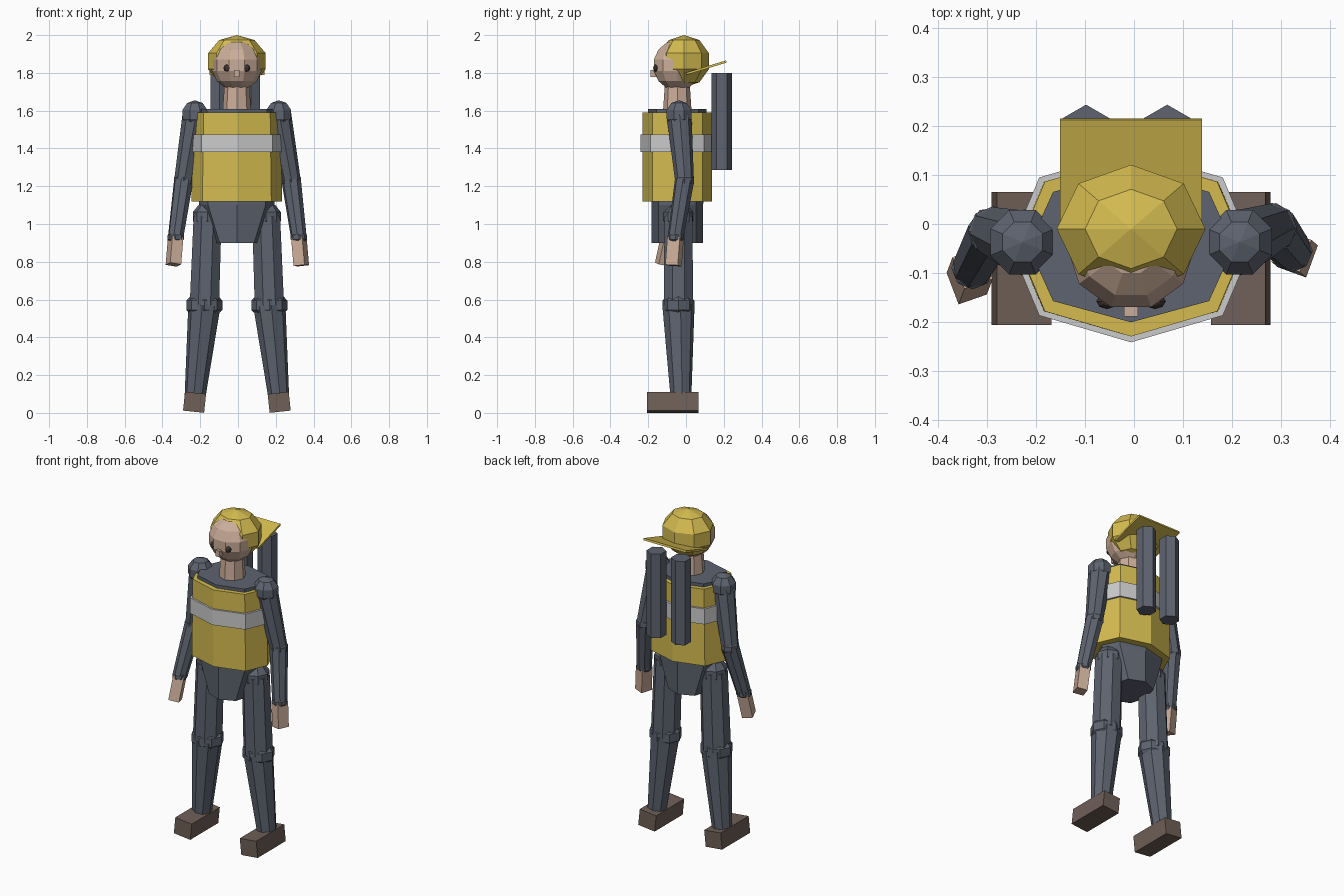
import bpy, bmesh, math
from mathutils import Vector, Matrix

if "Cube" in bpy.data.objects:
    bpy.data.objects.remove(bpy.data.objects["Cube"])

CX = -0.006   # body centre line


def material(name, rgb):
    m = bpy.data.materials.new(name)
    m.diffuse_color = (*rgb, 1)
    m.use_nodes = True
    m.node_tree.nodes["Principled BSDF"].inputs["Base Color"].default_value = m.diffuse_color
    return m


YELLOW = material("yellow", (0.66, 0.50, 0.08))
CLOTH = material("slate_cloth", (0.11, 0.125, 0.16))
SKIN = material("skin", (0.60, 0.42, 0.32))
BOOT = material("boot_brown", (0.16, 0.115, 0.095))
SILVER = material("silver", (0.56, 0.56, 0.54))
DARK = material("eye_brown", (0.05, 0.035, 0.03))


def finish(name, bm, mat):
    bmesh.ops.recalc_face_normals(bm, faces=bm.faces)
    me = bpy.data.meshes.new(name)
    bm.to_mesh(me)
    bm.free()
    me.materials.append(mat)
    ob = bpy.data.objects.new(name, me)
    bpy.context.collection.objects.link(ob)
    return ob


def ball(name, centre, radii, mat, seg=8, rings=5, turn=0):
    bm = bmesh.new()
    bmesh.ops.create_uvsphere(bm, u_segments=seg, v_segments=rings, radius=1)
    bm.transform(Matrix.Translation(centre) @ Matrix.Diagonal((*radii, 1))
                 @ Matrix.Rotation(turn, 4, 'Z'))
    return finish(name, bm, mat)


def limb(name, a, b, r1, r2, mat, seg=8, turn=0):
    """Tapered prism from point a to point b."""
    a, b = Vector(a), Vector(b)
    bm = bmesh.new()
    bmesh.ops.create_cone(bm, cap_ends=True, segments=seg, radius1=r1, radius2=r2,
                          depth=(b - a).length)
    rot = Vector((0, 0, -1)).rotation_difference(a - b).to_matrix().to_4x4()
    bm.transform(Matrix.Translation((a + b) / 2) @ rot @ Matrix.Rotation(turn, 4, 'Z'))
    return finish(name, bm, mat)


def box(name, centre, size, mat, rot=Matrix.Identity(4)):
    bm = bmesh.new()
    bmesh.ops.create_cube(bm, size=1)
    bm.transform(Matrix.Translation(centre) @ rot @ Matrix.Diagonal((*size, 1)))
    return finish(name, bm, mat)


OCT = [(0, -1), (0.76, -0.72), (1, 0), (0.76, 0.72),
       (0, 1), (-0.76, 0.72), (-1, 0), (-0.76, -0.72)]


def loft(name, levels, mat):
    """Stack of eight-sided rings: (z, half width, half depth)."""
    bm = bmesh.new()
    rings = [[bm.verts.new((CX + x * rx, -0.046 + y * ry, z)) for x, y in OCT]
             for z, rx, ry in levels]
    for lo, hi in zip(rings, rings[1:]):
        for i in range(8):
            j = (i + 1) % 8
            bm.faces.new((lo[i], lo[j], hi[j], hi[i]))
    bm.faces.new(rings[0])
    bm.faces.new(rings[-1])
    return finish(name, bm, mat)


# Torso, vest and reflective band
loft("torso", [(0.90, 0.12, 0.137), (1.10, 0.20, 0.137), (1.61, 0.21, 0.155)], CLOTH)
loft("vest", [(1.12, 0.24, 0.184), (1.59, 0.232, 0.184)], YELLOW)
loft("reflective_band", [(1.38, 0.247, 0.196), (1.475, 0.247, 0.196)], SILVER)

# Neck, head and face
limb("neck", (CX, -0.046, 1.59), (CX, -0.046, 1.74), 0.076, 0.066, SKIN)
ball("head", (CX, -0.045, 1.84), (0.135, 0.135, 0.135), SKIN, 10, 7, math.pi / 10 * 5)
for side, s in (("left", -1), ("right", 1)):
    ball(f"{side}_eye", (CX + s * 0.049, -0.158, 1.825), (0.022, 0.016, 0.02), DARK, 8, 6)
box("nose", (CX, -0.172, 1.797), (0.028, 0.034, 0.038), SKIN)

# Backwards cap
ball("cap_crown", (CX, -0.010, 1.862), (0.160, 0.138, 0.138), YELLOW)
box("cap_brim", (CX, 0.108, 1.828), (0.29, 0.222, 0.012), YELLOW,
    Matrix.Rotation(math.radians(17), 4, 'X'))

# Twin air tanks on the back
for side, x in (("left", -0.098), ("right", 0.068)):
    limb(f"{side}_tank", (x, 0.189, 1.285), (x, 0.189, 1.80), 0.055, 0.055, CLOTH, 6)

# Arms: shoulder, elbow, wrist and fingertip points, left swung further forward
ARMS = {
    "left": [(-0.228, -0.037, 1.58), (-0.288, -0.015, 1.23),
             (-0.330, -0.090, 0.93), (-0.342, -0.122, 0.785)],
    "right": [(0.216, -0.037, 1.58), (0.282, -0.008, 1.23),
              (0.322, -0.055, 0.93), (0.335, -0.066, 0.78)],
}
for side, (sh, el, wr, tip) in ARMS.items():
    s = -1 if side == "left" else 1
    ball(f"{side}_shoulder", sh, (0.075, 0.075, 0.075), CLOTH, turn=math.pi / 8)
    limb(f"{side}_upper_arm", sh, el, 0.066, 0.050, CLOTH)
    ball(f"{side}_elbow", el, (0.054, 0.054, 0.05), CLOTH)
    limb(f"{side}_forearm", el, wr, 0.052, 0.042, CLOTH)
    ball(f"{side}_wrist", wr, (0.046, 0.046, 0.035), CLOTH)
    d = Vector(tip) - Vector(wr)
    rot = (Vector((0, 0, -1)).rotation_difference(d).to_matrix().to_4x4()
           @ Matrix.Rotation(s * math.radians(-20), 4, 'Z'))
    box(f"{side}_hand", (Vector(wr) + Vector(tip)) / 2, (0.062, 0.07, d.length), SKIN, rot)

# Legs and boots
for side, s in (("left", -1), ("right", 1)):
    hip = (CX + s * 0.155, -0.04, 1.04)
    knee = (CX + s * 0.172, -0.04, 0.57)
    ankle = (CX + s * 0.221, -0.027, 0.09)
    ball(f"{side}_hip", hip, (0.082, 0.082, 0.075), CLOTH)
    limb(f"{side}_thigh", hip, knee, 0.080, 0.084, CLOTH, turn=math.pi / 8)
    ball(f"{side}_knee", knee, (0.100, 0.088, 0.08), CLOTH)
    limb(f"{side}_shin", knee, ankle, 0.086, 0.056, CLOTH, turn=math.pi / 8)
    box(f"{side}_boot", (CX + s * 0.224, -0.071, 0.056), (0.112, 0.272, 0.10), BOOT,
        Matrix.Rotation(math.radians(-6 * s), 4, 'Y') if s < 0 else
        Matrix.Rotation(math.radians(-6), 4, 'Y'))
